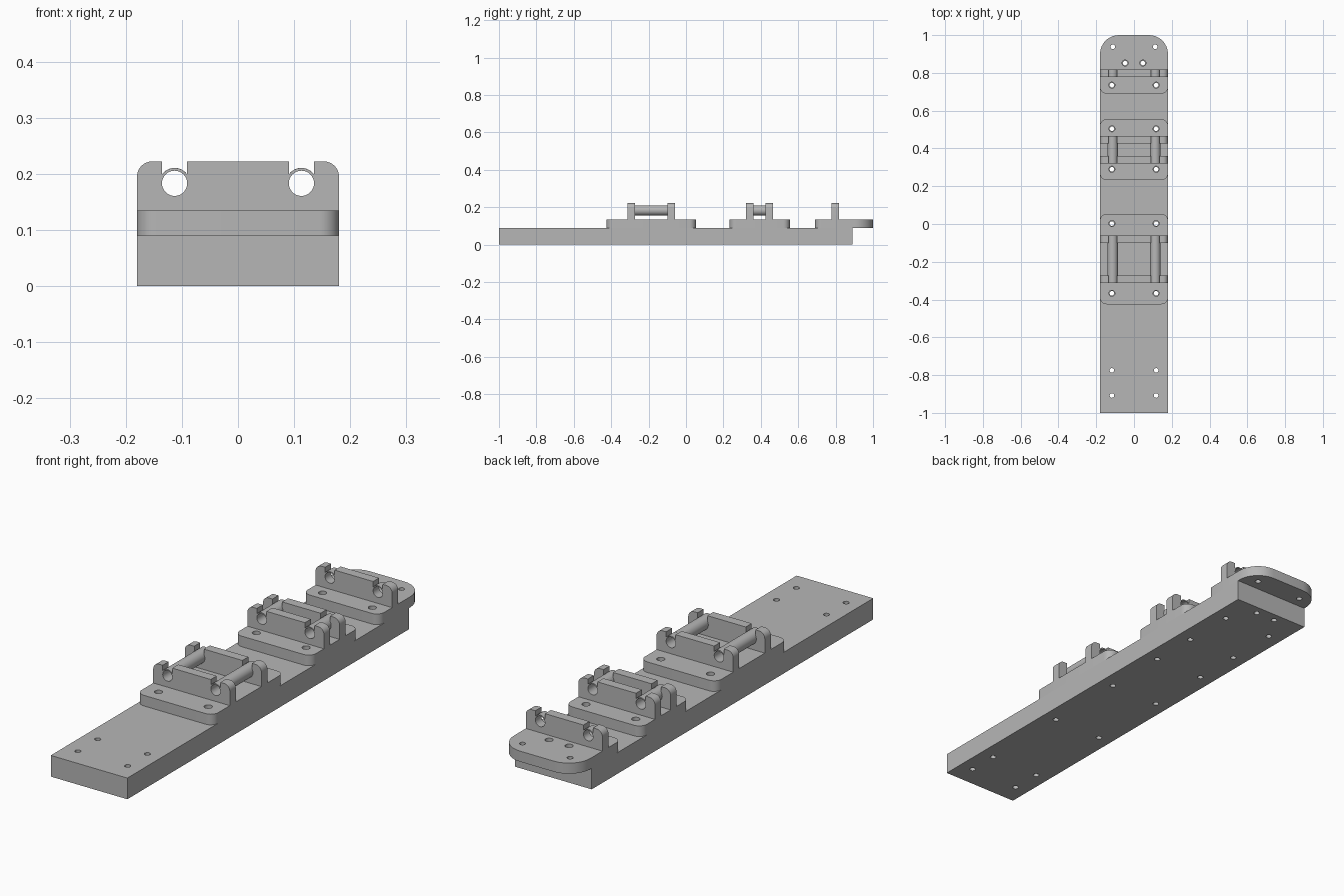
import bpy, math
from mathutils import Matrix

if "Cube" in bpy.data.objects:
    bpy.data.objects.remove(bpy.data.objects["Cube"], do_unlink=True)

import bmesh

# One plain grey for everything
grey = bpy.data.materials.new("light grey")
grey.use_nodes = True
colour = (0.47, 0.47, 0.47, 1)
grey.diffuse_color = colour
grey.node_tree.nodes["Principled BSDF"].inputs["Base Color"].default_value = colour

HALF_W = 0.18           # half width of the rail
BASE_TOP, PAD_TOP, WALL_TOP = 0.09, 0.135, 0.222
HOLE_X = 0.117          # bolt hole offset
BORE_X, BORE_Z = 0.113, 0.183
BORE_R, TUBE_R = 0.0225, 0.0275
BOLT_R, PAD_BOLT_R = 0.012, 0.016


def arc(cx, cy, r, start, end, steps=8):
    return [(cx + r * math.cos(math.radians(start + (end - start) * i / steps)),
             cy + r * math.sin(math.radians(start + (end - start) * i / steps)))
            for i in range(steps + 1)]


def circle(cx, cy, r, steps=32):
    return arc(cx, cy, r, 0, 360, steps)[:-1]


def pair(x, y, r):
    return [circle(s * x, y, r) for s in (-1, 1)]


def plate(name, loops, low, high, upright=False):
    """Extrude an outline with holes along z, or along y when upright."""
    curve = bpy.data.curves.new(name, 'CURVE')
    curve.dimensions = '2D'
    curve.fill_mode = 'BOTH'
    curve.extrude = (high - low) / 2
    for loop in loops:
        spline = curve.splines.new('POLY')
        spline.points.add(len(loop) - 1)
        for point, (x, y) in zip(spline.points, loop):
            point.co = (x, y, 0, 1)
        spline.use_cyclic_u = True
    helper = bpy.data.objects.new(name + "_outline", curve)
    bpy.context.collection.objects.link(helper)
    bpy.context.view_layer.update()
    graph = bpy.context.evaluated_depsgraph_get()
    mesh = bpy.data.meshes.new_from_object(helper.evaluated_get(graph))
    bpy.data.objects.remove(helper, do_unlink=True)
    bpy.data.curves.remove(curve)

    middle = (low + high) / 2
    if upright:
        mesh.transform(Matrix.Translation((0, middle, 0)) @ Matrix.Rotation(math.pi / 2, 4, 'X'))
    else:
        mesh.transform(Matrix.Translation((0, 0, middle)))
    bm = bmesh.new()
    bm.from_mesh(mesh)
    bmesh.ops.remove_doubles(bm, verts=bm.verts, dist=1e-5)
    bmesh.ops.recalc_face_normals(bm, faces=bm.faces)
    bm.to_mesh(mesh)
    bm.free()
    mesh.shade_smooth()
    mesh.set_sharp_from_angle(angle=math.radians(30))
    mesh.materials.clear()
    mesh.materials.append(grey)
    mesh.name = name
    obj = bpy.data.objects.new(name, mesh)
    bpy.context.collection.objects.link(obj)
    return obj


def pad_outline(y0, y1, r_front, r_back):
    w = HALF_W
    return (arc(-w + r_front, y0 + r_front, r_front, 180, 270)
            + arc(w - r_front, y0 + r_front, r_front, 270, 360)
            + arc(w - r_back, y1 - r_back, r_back, 0, 90)
            + arc(-w + r_back, y1 - r_back, r_back, 90, 180))


def wall_loops():
    """Upright with rounded shoulders, two notches and two bores."""
    r = 0.027
    half = math.degrees(math.acos(BORE_R / TUBE_R))
    right = [(HALF_W, PAD_TOP)] + arc(HALF_W - r, WALL_TOP - r, r, 0, 90)
    right += [(BORE_X + BORE_R, WALL_TOP)]
    right += arc(BORE_X, BORE_Z, TUBE_R, half, 180 - half)
    right += [(BORE_X - BORE_R, WALL_TOP)]
    left = [(-x, z) for x, z in reversed(right)]
    return [right + left] + pair(BORE_X, BORE_Z, BORE_R)


# Mounts: name, pad front, pad back, back corner radius, wall starts, bolt rows
WALL_T = 0.04
mounts = [
    ("front", -0.425, 0.053, 0.035, (-0.312, -0.1), (-0.367, 0.002)),
    ("middle", 0.233, 0.555, 0.035, (0.32, 0.425), (0.29, 0.504)),
    ("rear", 0.69, 1.0, 0.1, (0.778,), (0.735,)),
]

# Base rail with all bolt holes through it
rail_holes = pair(HOLE_X, -0.775, BOLT_R) + pair(HOLE_X, -0.908, BOLT_R)
rail_holes += pair(0.047, 0.852, BOLT_R)
for mount in mounts:
    for y in mount[5]:
        rail_holes += pair(HOLE_X, y, BOLT_R)
rail = [(-HALF_W, -1), (HALF_W, -1), (HALF_W, 0.89), (-HALF_W, 0.89)]
plate("base_rail", [rail] + rail_holes, 0, BASE_TOP)

# Pads, walls and tubes of each mount
for name, y0, y1, r_back, walls, rows in mounts:
    holes = []
    for y in rows:
        holes += pair(HOLE_X, y, PAD_BOLT_R)
    if name == "rear":
        holes += pair(0.047, 0.852, PAD_BOLT_R) + pair(0.112, 0.938, BOLT_R)
    plate(name + "_pad", [pad_outline(y0, y1, 0.035, r_back)] + holes, BASE_TOP, PAD_TOP)
    for i, y in enumerate(walls):
        plate(f"{name}_wall_{i + 1}", wall_loops(), y, y + WALL_T, upright=True)
    if len(walls) == 2:
        for side, x in (("left", BORE_X), ("right", -BORE_X)):
            plate(f"{name}_tube_{side}",
                  [circle(x, BORE_Z, TUBE_R), circle(x, BORE_Z, BORE_R)],
                  walls[0] + WALL_T, walls[1], upright=True)
